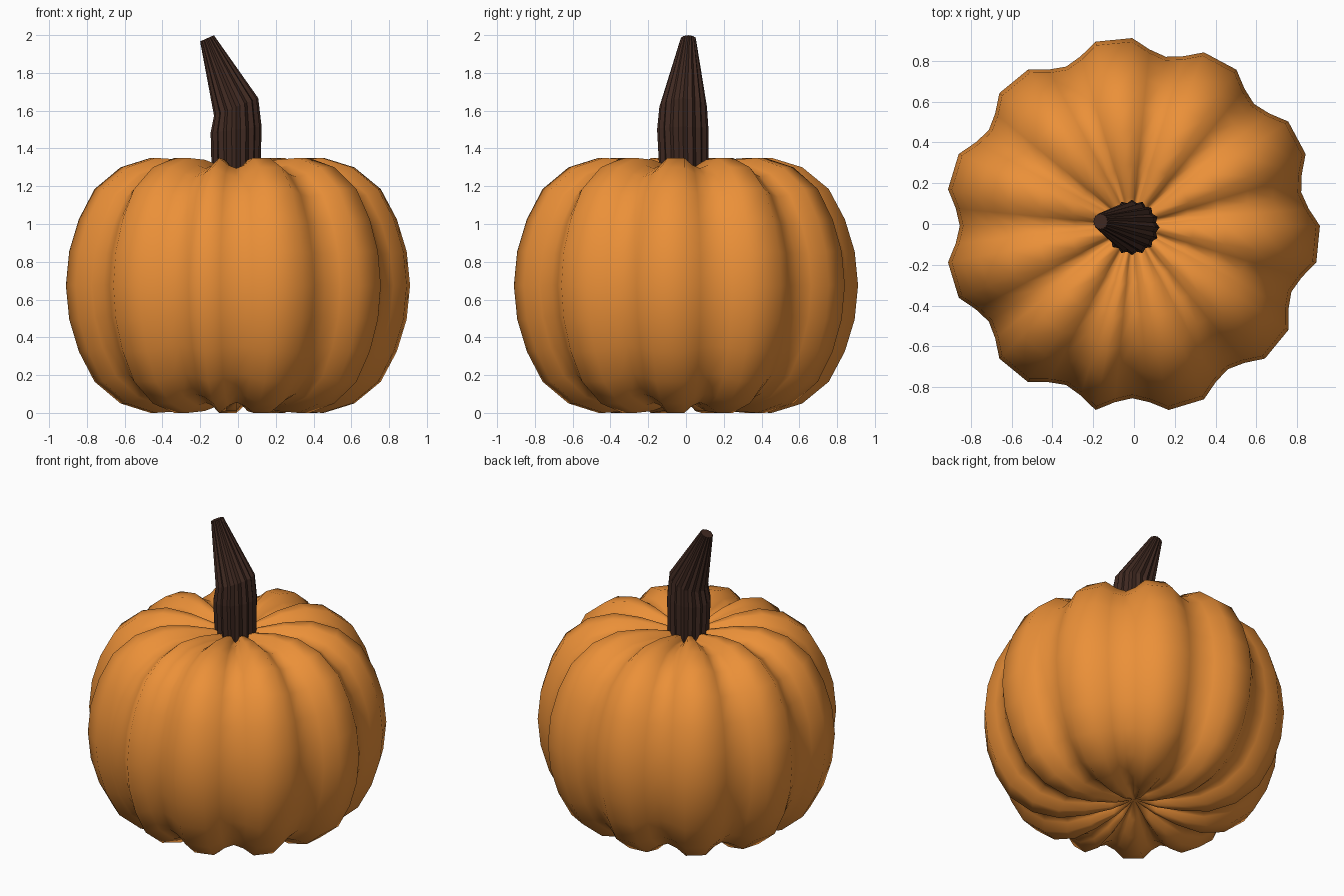
import bpy, bmesh, math
from mathutils import Vector

if "Cube" in bpy.data.objects:
    bpy.data.objects.remove(bpy.data.objects["Cube"])


def skin(name, rings, color, smooth, tips=None):
    """Bridge a stack of closed rings; close the ends with tip points or flat caps."""
    bm = bmesh.new()
    loops = [[bm.verts.new(p) for p in ring] for ring in rings]
    n = len(loops[0])
    for a, b in zip(loops, loops[1:]):
        for i in range(n):
            j = (i + 1) % n
            bm.faces.new((a[i], a[j], b[j], b[i]))
    for k, loop in enumerate((loops[0], loops[-1])):
        if tips:
            tip = bm.verts.new(tips[k])
            for i in range(n):
                bm.faces.new((loop[i], loop[(i + 1) % n], tip))
        else:
            bm.faces.new(loop)
    bmesh.ops.recalc_face_normals(bm, faces=bm.faces[:])
    mesh = bpy.data.meshes.new(name)
    bm.to_mesh(mesh)
    bm.free()
    for p in mesh.polygons:
        p.use_smooth = smooth
    mat = bpy.data.materials.new(name + "_colour")
    mat.diffuse_color = (*color, 1)
    mat.use_nodes = True
    mat.node_tree.nodes["Principled BSDF"].inputs["Base Color"].default_value = mat.diffuse_color
    mesh.materials.append(mat)
    obj = bpy.data.objects.new(name, mesh)
    bpy.context.collection.objects.link(obj)
    return obj


# Pumpkin body: 32 segments, with grooves at chosen ones and a helper column each side
STEP = math.tau / 32
GROOVES = {1, 4, 7, 10, 13, 16, 19, 22, 24, 27, 30}
columns = []
for k in range(32):
    if k in GROOVES:
        columns += [((k - 0.5) * STEP, 0.944), (k * STEP, 0.918), ((k + 0.5) * STEP, 0.944)]
    else:
        columns.append((k * STEP, 1.0))

# Upper half of the rib profile (radius, height above the middle), mirrored below
half = [(0.92, 0), (0.902, 0.18), (0.85, 0.35), (0.765, 0.51),
        (0.625, 0.625), (0.463, 0.675), (0.30, 0.665), (0.14, 0.63)]
profile = [(r, -z) for r, z in half[:0:-1]] + half
MID, CX, CY = 0.675, -0.009, -0.009
body_rings = [[(CX + r * s * math.cos(a), CY + r * s * math.sin(a), MID + z * s)
               for a, s in columns] for r, z in profile]
skin("pumpkin_body", body_rings, (0.83, 0.28, 0.04), True,
     [(CX, CY, MID - 0.57), (CX, CY, MID + 0.57)])

# Ribbed stem: centre, radius and sideways tilt of each ring
stem_rings = []
for c, r, tilt in [((-0.01, -0.01, 1.22), 0.128, 0.0),
                   ((-0.01, -0.017, 1.50), 0.136, 0.12),
                   ((-0.010, -0.015, 1.62), 0.126, 0.38),
                   ((-0.164, 0.012, 1.983), 0.040, 0.42)]:
    ring = []
    for i in range(32):
        a = i * STEP
        s = r * (1.0 if i % 2 == 0 else 0.89)
        x = s * math.cos(a)
        ring.append(Vector(c) + Vector((x * math.cos(tilt), s * math.sin(a), x * math.sin(tilt))))
    stem_rings.append(ring)
skin("stem", stem_rings, (0.05, 0.022, 0.015), False)
